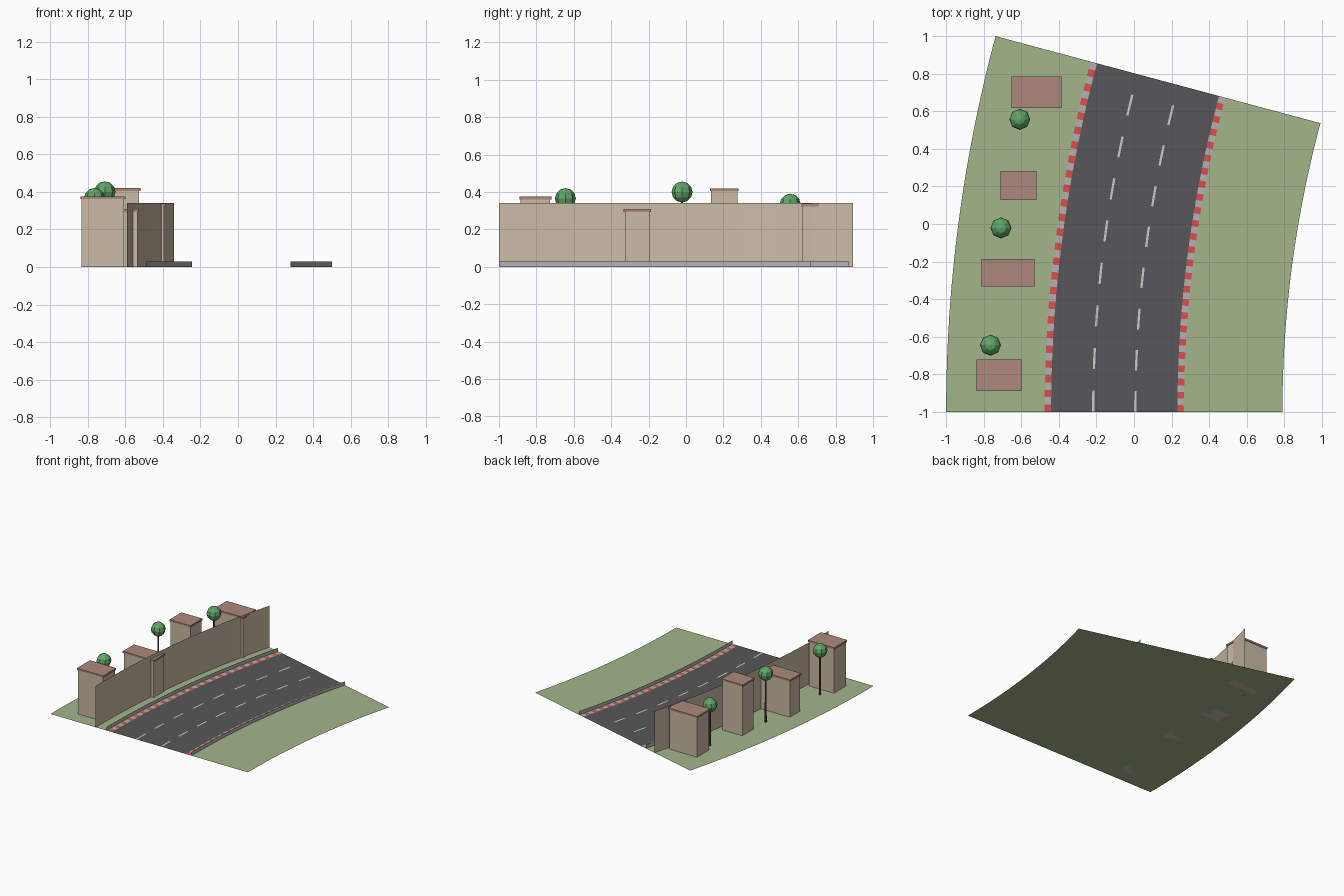
import bpy, bmesh
from math import sin, cos, radians

if "Cube" in bpy.data.objects:
    bpy.data.objects.remove(bpy.data.objects["Cube"])

# Every road part follows a 15 degree arc about one centre to the right
CX, CY, R0, SWEEP = 6.727, -1.0, 6.832, radians(15)
HALF, SEGS = 0.336, 24


def material(name, rgb):
    m = bpy.data.materials.new(name)
    m.diffuse_color = (*rgb, 1)
    m.use_nodes = True
    m.node_tree.nodes["Principled BSDF"].inputs["Base Color"].default_value = m.diffuse_color
    return m


GRASS = material("grass", (0.36, 0.47, 0.26))
ASPHALT = material("asphalt", (0.095, 0.095, 0.10))
WHITE = material("line_white", (0.75, 0.75, 0.75))
CONCRETE = material("concrete", (0.45, 0.45, 0.45))
RED = material("kerb_red", (0.70, 0.08, 0.08))
PLASTER = material("plaster", (0.60, 0.50, 0.38))
STONE = material("wall_stone", (0.60, 0.50, 0.38))
ROOF = material("roof_tile", (0.42, 0.25, 0.20))
BARK = material("bark", (0.10, 0.07, 0.05))
LEAF = material("leaf", (0.12, 0.38, 0.14))


def finish(name, bm, mat):
    me = bpy.data.meshes.new(name)
    bm.to_mesh(me)
    bm.free()
    me.materials.append(mat)
    ob = bpy.data.objects.new(name, me)
    bpy.context.collection.objects.link(ob)
    return ob


def arc_point(off, t, z):
    r, a = R0 - off, t * SWEEP
    return (CX - r * cos(a), CY + r * sin(a), z)


def sweep(name, a, b, mat, spans=((0, 1),), steps=SEGS):
    """Sheet swept along the arc between profile points a and b (offset, z)."""
    bm = bmesh.new()
    for t0, t1 in spans:
        prev = None
        for i in range(steps + 1):
            t = t0 + (t1 - t0) * i / steps
            pair = [bm.verts.new(arc_point(o, t, z)) for o, z in (a, b)]
            if prev:
                bm.faces.new((prev[0], prev[1], pair[1], pair[0]))
            prev = pair
    return finish(name, bm, mat)


def box(name, x0, x1, y0, y1, z0, z1, mat):
    bm = bmesh.new()
    bmesh.ops.create_cube(bm, size=1)
    for v in bm.verts:
        v.co = (x0 if v.co.x < 0 else x1, y0 if v.co.y < 0 else y1,
                z0 if v.co.z < 0 else z1)
    return finish(name, bm, mat)


# Ground and road surface
sweep("ground", (-0.895, 0), (0.895, 0), GRASS)
sweep("road", (-HALF, 0.002), (HALF, 0.002), ASPHALT)

# Dashed lane lines
dashes = [(i / 8, (i + 0.5) / 8) for i in range(8)]
for side, s in (("left", -1), ("right", 1)):
    c = s * HALF / 3
    sweep(f"lane_line_{side}", (c - 0.006, 0.004), (c + 0.006, 0.004), WHITE, dashes, 2)

# Striped kerbs and low barriers on both sides
for side, s in (("left", -1), ("right", 1)):
    lo, hi = sorted((s * HALF, s * (HALF + 0.035)))
    for label, shift, mat in (("red", 0, RED), ("grey", 0.5, CONCRETE)):
        spans = [((i + shift) / 24, (i + shift + 0.5) / 24) for i in range(24)]
        sweep(f"kerb_{label}_{side}", (lo, 0.003), (hi, 0.003), mat, spans, 1)
    sweep(f"barrier_{side}", (s * 0.385, 0.03), (s * 0.385, 0), CONCRETE)

# Tall boundary wall on the left
sweep("boundary_wall", (-0.485, 0.34), (-0.485, 0), STONE)

# Houses: roof extents and height
houses = [(-0.838, -0.60, -0.89, -0.72, 0.376),
          (-0.812, -0.53, -0.333, -0.187, 0.309),
          (-0.71, -0.52, 0.127, 0.282, 0.42),
          (-0.651, -0.387, 0.617, 0.784, 0.338)]
for i, (x0, x1, y0, y1, h) in enumerate(houses, 1):
    e = 0.006
    box(f"house_{i}", x0 + e, x1 - e, y0 + e, y1 - e, 0, h - 0.015, PLASTER)
    box(f"house_roof_{i}", x0, x1, y0, y1, h - 0.015, h, ROOF)

# Trees: thin trunk and faceted round crown
for i, (x, y, z) in enumerate([(-0.608, 0.557, 0.335), (-0.708, -0.021, 0.40),
                               (-0.764, -0.645, 0.365)], 1):
    bm = bmesh.new()
    bmesh.ops.create_cone(bm, cap_ends=True, segments=6, radius1=0.008, radius2=0.006, depth=z)
    bmesh.ops.translate(bm, verts=bm.verts, vec=(x, y, z / 2))
    finish(f"tree_trunk_{i}", bm, BARK)
    bm = bmesh.new()
    bmesh.ops.create_uvsphere(bm, u_segments=8, v_segments=6, radius=0.056)
    bmesh.ops.translate(bm, verts=bm.verts, vec=(x, y, z))
    finish(f"tree_crown_{i}", bm, LEAF)
